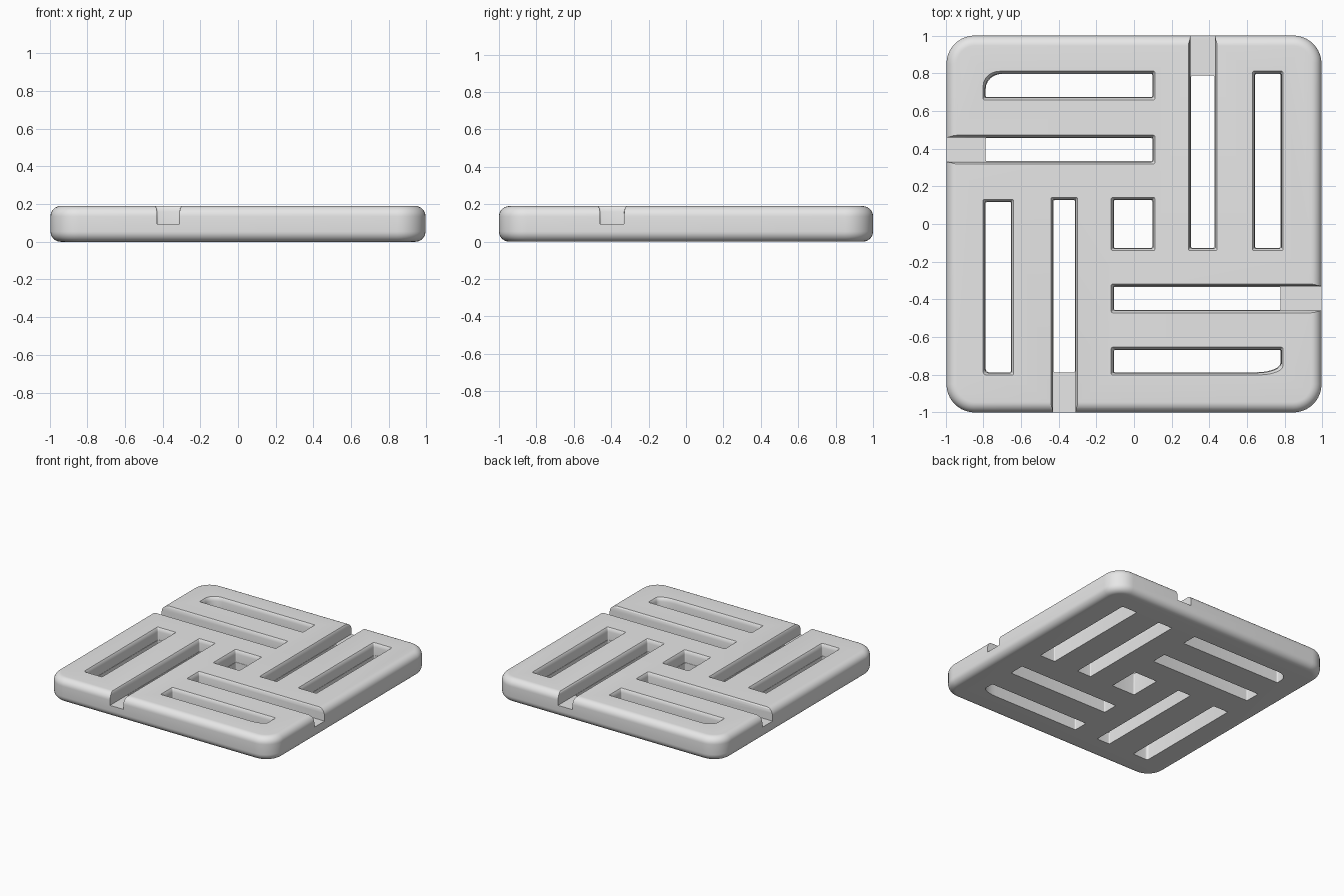
import bpy, bmesh, math

if "Cube" in bpy.data.objects:
    bpy.data.objects.remove(bpy.data.objects["Cube"], do_unlink=True)

H = 0.19        # plate thickness
FLOOR = 0.095   # floor height of the drain channels

grey = bpy.data.materials.new("light grey")
grey.use_nodes = True
grey.diffuse_color = (0.8, 0.8, 0.8, 1)
grey.node_tree.nodes["Principled BSDF"].inputs["Base Color"].default_value = (0.8, 0.8, 0.8, 1)


def outline(x0, x1, y0, y1, radii, seg):
    """Rounded rectangle; radii are (rx, ry) from the top right corner, anticlockwise."""
    corners = [(x1, y1, 1, 1), (x0, y1, -1, 1), (x0, y0, -1, -1), (x1, y0, 1, -1)]
    pts = []
    for i, ((x, y, sx, sy), (rx, ry)) in enumerate(zip(corners, radii)):
        for k in range(seg + 1):
            a = math.pi / 2 * (i + k / seg)
            pts.append((x - sx * rx + rx * math.cos(a), y - sy * ry + ry * math.sin(a)))
    return pts


def loft(bm, layers):
    """Closed solid through a stack of (z, outline) layers, bottom to top."""
    rings = [[bm.verts.new((x, y, z)) for x, y in pts] for z, pts in layers]
    n = len(rings[0])
    for a, b in zip(rings, rings[1:]):
        for i in range(n):
            j = (i + 1) % n
            bm.faces.new((a[i], a[j], b[j], b[i]))
    bm.faces.new(rings[0][::-1])
    bm.faces.new(rings[-1])


def finish(name, bm):
    mesh = bpy.data.meshes.new(name)
    bmesh.ops.recalc_face_normals(bm, faces=bm.faces)
    bm.to_mesh(mesh)
    bm.free()
    mesh.materials.append(grey)
    ob = bpy.data.objects.new(name, mesh)
    bpy.context.collection.objects.link(ob)
    return ob


# Plate with rounded corners and rolled upper and lower rims
R, E, N = 0.15, 0.055, 8
steps = [math.pi / 2 * k / N for k in range(N + 1)]
rim = [(E * (1 - math.sin(a)), E * (1 - math.cos(a))) for a in steps]   # inset, height
rim = rim + [(i, H - z) for i, z in reversed(rim)]
bm = bmesh.new()
loft(bm, [(z, outline(-0.995 + i, 0.995 - i, -1 + i, 1 - i, [(R - i, R - i)] * 4, 10))
          for i, z in rim])
plate = finish("slotted_plate", bm)

# Slots: x0, x1, y0, y1, large corner radii by index, open side
slots = [
    (-0.79, 0.10, 0.67, 0.80, {1: (0.09, 0.08)}, None),
    (-0.79, 0.10, 0.33, 0.46, {}, "x0"),
    (-0.79, -0.65, -0.79, 0.12, {2: (0.02, 0.02)}, None),
    (-0.43, -0.31, -0.79, 0.13, {}, "y0"),
    (-0.11, 0.10, -0.13, 0.13, {}, None),
    (0.30, 0.43, -0.13, 0.79, {}, "y1"),
    (0.64, 0.78, -0.13, 0.80, {}, None),
    (-0.11, 0.78, -0.46, -0.33, {}, "x1"),
    (-0.11, 0.78, -0.79, -0.665, {3: (0.13, 0.05)}, None),
]
bm = bmesh.new()
for x0, x1, y0, y1, big, side in slots:
    radii = [big.get(i, (0.008, 0.008)) for i in range(4)]

    def ring(grow, long):
        b = {"x0": x0 - grow, "x1": x1 + grow, "y0": y0 - grow, "y1": y1 + grow}
        if long and side:      # run the channel out through the rim
            b[side] = 1.1 if side[1] == "1" else -1.1
        return outline(b["x0"], b["x1"], b["y0"], b["y1"], radii, 6)

    loft(bm, [(-0.05, ring(-0.003, False)), (FLOOR, ring(-0.003, False)),
              (FLOOR + 0.0005, ring(-0.001, True)), (H - 0.03, ring(0.0, True)),
              (H - 0.01, ring(0.004, True)), (H + 0.01, ring(0.018, True))])
cutter = finish("slot_cutter", bm)
cutter.hide_render = True

# Cut all slots, then drop the cutter
mod = plate.modifiers.new("slots", "BOOLEAN")
mod.operation, mod.solver, mod.object = "DIFFERENCE", "EXACT", cutter
bpy.ops.object.select_all(action="DESELECT")
plate.select_set(True)
bpy.context.view_layer.objects.active = plate
bpy.ops.object.modifier_apply(modifier=mod.name)
bpy.data.objects.remove(cutter, do_unlink=True)
bpy.ops.object.shade_smooth_by_angle(angle=math.radians(30))
